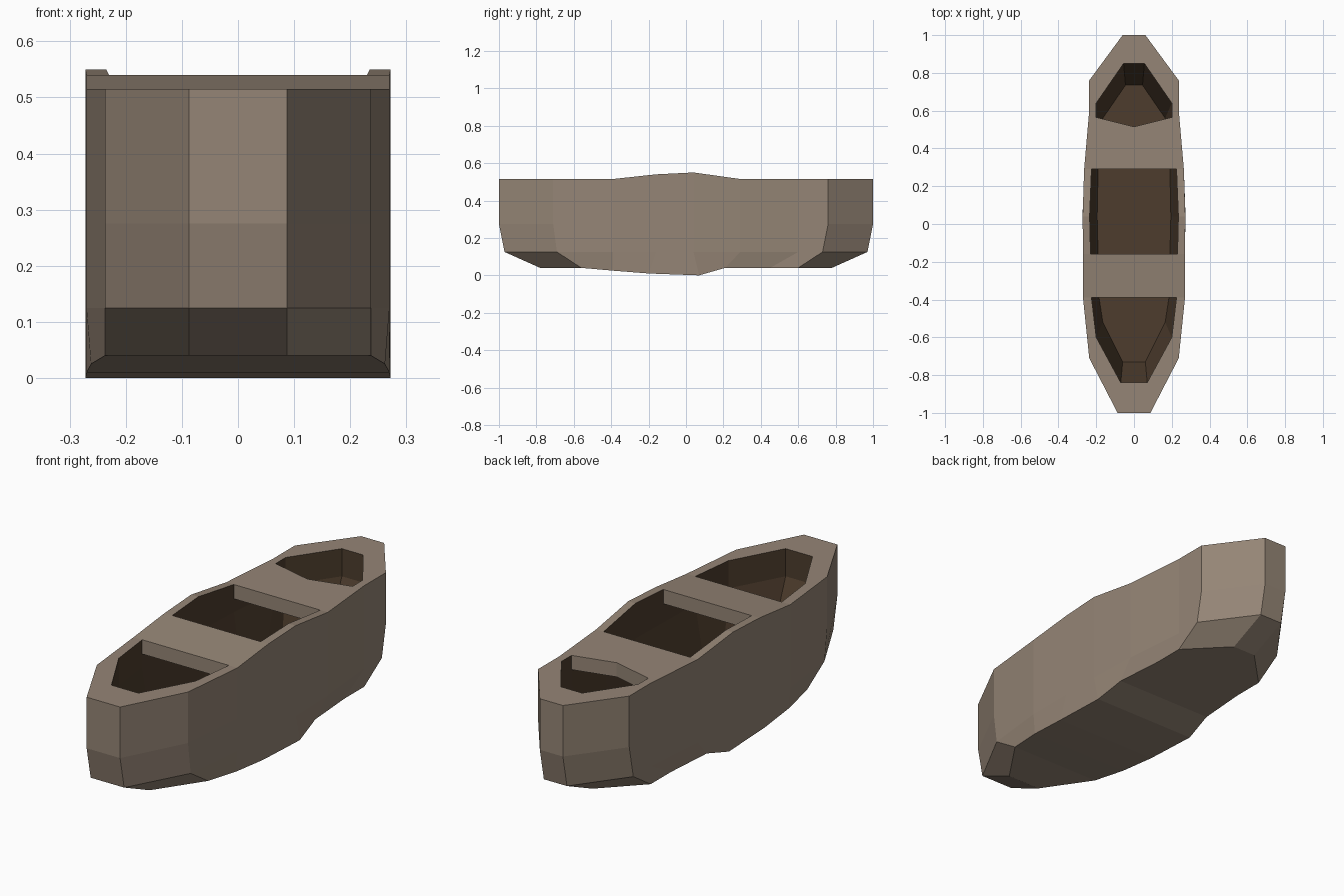
import bpy, bmesh

if "Cube" in bpy.data.objects:
    bpy.data.objects.remove(bpy.data.objects["Cube"])


def material(name, rgb):
    m = bpy.data.materials.new(name)
    m.diffuse_color = (*rgb, 1)
    m.use_nodes = True
    m.node_tree.nodes["Principled BSDF"].inputs["Base Color"].default_value = m.diffuse_color
    return m


WOOD = material("weathered_wood", (0.30, 0.235, 0.18))
DARK = material("dark_interior", (0.075, 0.046, 0.026))


def make_object(name, bm, mats):
    bmesh.ops.recalc_face_normals(bm, faces=bm.faces)
    me = bpy.data.meshes.new(name)
    bm.to_mesh(me)
    bm.free()
    for m in mats:
        me.materials.append(m)
    ob = bpy.data.objects.new(name, me)
    bpy.context.collection.objects.link(ob)
    return ob


# Half outlines from bow to stern: half width, y
outer = [(.087, -1), (.237, -.71), (.27, -.39), (.27, -.16), (.272, .04),
         (.264, .29), (.237, .60), (.237, .76), (.06, 1)]
lower = [(.087, -.97), (.237, -.69)] + outer[2:7] + [(.237, .73), (.06, .97)]
keel = [(.087, -.78), (.237, -.56), (.262, -.39), (.27, -.2), (.272, .07),
        (.255, .21), (.237, .45), (.237, .60), (.06, .78)]
inner = [(.07, -.84), (.2, -.6), (.225, -.39), (.23, -.16), (.235, .04),
         (.225, .29), (.2, .565), (.2, .64), (.055, .85)]
floor = [(.06, -.73), (.165, -.52), (.185, -.39), (.19, -.16), (.195, .04),
         (.19, .29), (.175, .46), (.165, .56), (.045, .735)]
sheer = [.515, .515, .515, .54, .55, .515, .515, .515, .515]
belly = [.04, .04, .025, .01, 0, .04, .04, .04, .04]
n = len(outer)


def ring(bm, half, zs):
    right = [bm.verts.new((x, y, z)) for (x, y), z in zip(half, zs)]
    left = [bm.verts.new((-x, y, z)) for (x, y), z in zip(half, zs)]
    return right + left[::-1]


# Hollow hull: bottom, outside, rim, inside and floor
bm = bmesh.new()
rings = [ring(bm, keel, belly), ring(bm, lower, [.125] * n),
         ring(bm, outer, [.275] * n), ring(bm, outer, sheer),
         ring(bm, inner, sheer), ring(bm, inner, [.385] * n),
         ring(bm, floor, [.15] * n)]
for k in range(len(rings) - 1):
    a, b = rings[k], rings[k + 1]
    for i in range(2 * n):
        j = (i + 1) % (2 * n)
        f = bm.faces.new((a[i], a[j], b[j], b[i]))
        f.material_index = 1 if k >= 4 else 0
for r, mat in ((rings[0], 0), (rings[-1], 1)):
    for i in range(n - 1):
        f = bm.faces.new((r[i], r[i + 1], r[-2 - i], r[-1 - i]))
        f.material_index = mat
make_object("hull", bm, [WOOD, DARK])


# Boards across the hull, flush with the rim
def board(name, pts, thick=.067):
    bm = bmesh.new()
    top = [bm.verts.new(p) for p in pts]
    low = [bm.verts.new((x, y, z - thick)) for x, y, z in pts]
    bm.faces.new(top)
    bm.faces.new(low[::-1])
    for i in range(len(pts)):
        j = (i + 1) % len(pts)
        bm.faces.new((top[i], low[i], low[j], top[j]))
    make_object(name, bm, [WOOD])


board("seat", [(-.225, -.39, .515), (.225, -.39, .515),
               (.23, -.16, .54), (-.23, -.16, .54)])
board("stern_seat", [(-.225, .29, .515), (.225, .29, .515), (.2, .565, .515),
                     (0, .515, .515), (-.2, .565, .515)])
